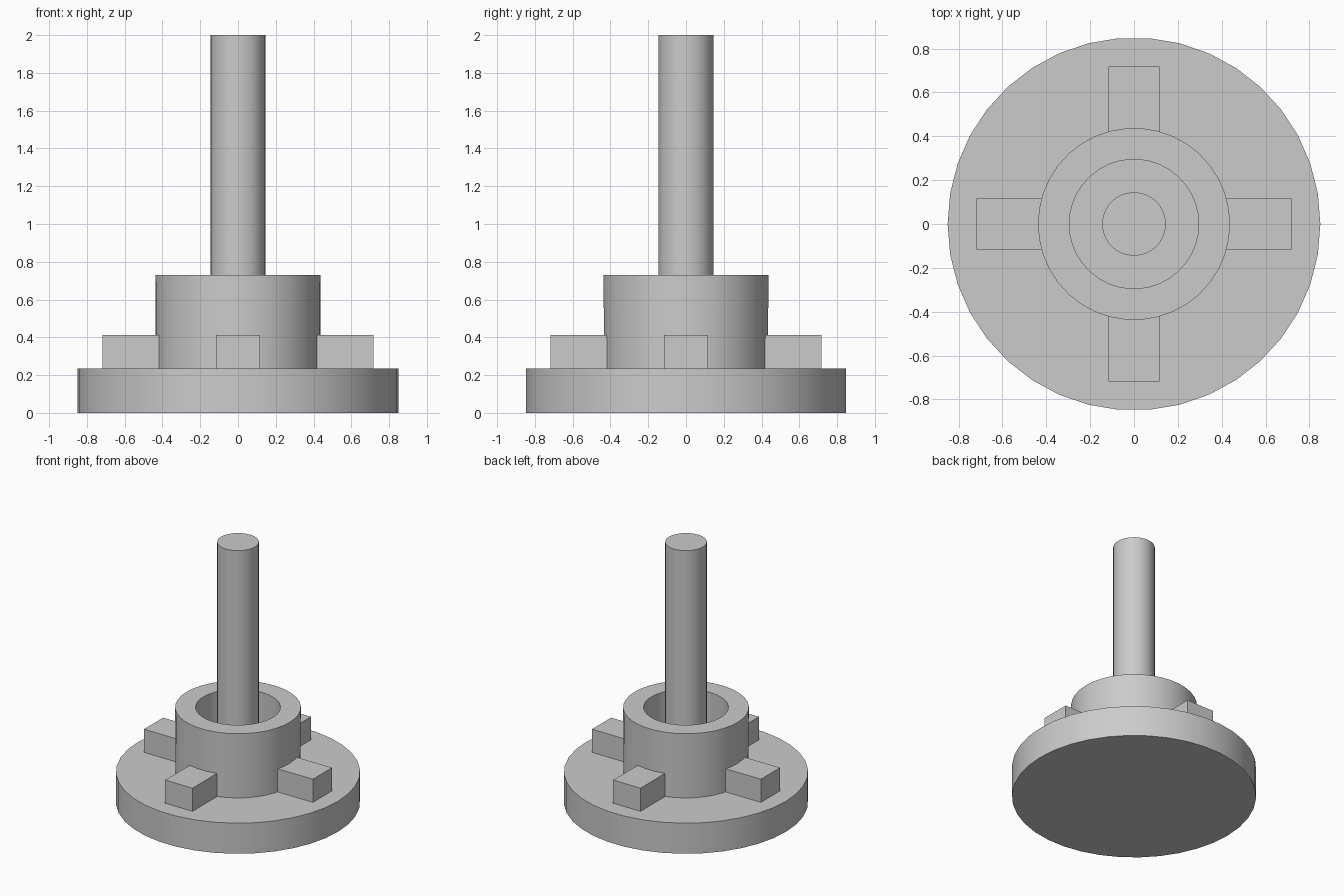
import bpy
import math

default = bpy.data.objects.get("Cube")
if default:
    bpy.data.objects.remove(default, do_unlink=True)

# One plain grey for every part
grey = bpy.data.materials.new("plain grey")
grey.use_nodes = True
colour = (0.6, 0.6, 0.6, 1)
grey.diffuse_color = colour
grey.node_tree.nodes["Principled BSDF"].inputs["Base Color"].default_value = colour

SIDES = 38
BASE_TOP = 0.235


def lathe(name, profile, closed=False):
    """Revolve (radius, height) points about z; zero radius makes a pole."""
    verts, rings = [], []
    for r, z in profile:
        count = SIDES if r else 1
        rings.append([len(verts) + i for i in range(count)])
        for i in range(count):
            a = math.tau * i / SIDES
            verts.append((r * math.cos(a), r * math.sin(a), z))
    pairs = list(zip(rings, rings[1:]))
    if closed:
        pairs.append((rings[-1], rings[0]))
    faces = []
    for low, high in pairs:
        for i in range(SIDES):
            j = (i + 1) % SIDES
            face = [low[i % len(low)], low[j % len(low)],
                    high[j % len(high)], high[i % len(high)]]
            faces.append(list(dict.fromkeys(face)))
    mesh = bpy.data.meshes.new(name)
    mesh.from_pydata(verts, [], faces)
    mesh.materials.append(grey)
    obj = bpy.data.objects.new(name, mesh)
    bpy.context.collection.objects.link(obj)
    bpy.ops.object.select_all(action="DESELECT")
    bpy.context.view_layer.objects.active = obj
    obj.select_set(True)
    bpy.ops.object.shade_smooth_by_angle(angle=math.radians(30))
    return obj


# Round base plate
lathe("base", [(0, 0), (0.85, 0), (0.85, BASE_TOP), (0, BASE_TOP)])

# Hollow collar around the shaft
lathe("collar", [(0.435, BASE_TOP), (0.438, 0.73), (0.295, 0.73), (0.295, BASE_TOP)],
      closed=True)

# Tall central shaft
lathe("shaft", [(0, BASE_TOP), (0.145, BASE_TOP), (0.145, 2), (0, 2)])

# Four lugs around the collar
inner, outer, lug_top = 0.41, 0.718, 0.413
for i, side in enumerate(("left", "back", "right", "front")):
    angle = i * math.pi / 2
    mid = (inner + outer) / 2
    bpy.ops.mesh.primitive_cube_add(
        size=1, location=(mid * math.cos(angle), mid * math.sin(angle), (BASE_TOP + lug_top) / 2),
        rotation=(0, 0, angle), scale=(outer - inner, 0.232, lug_top - BASE_TOP))
    lug = bpy.context.object
    lug.name = side + "_lug"
    lug.data.materials.append(grey)
